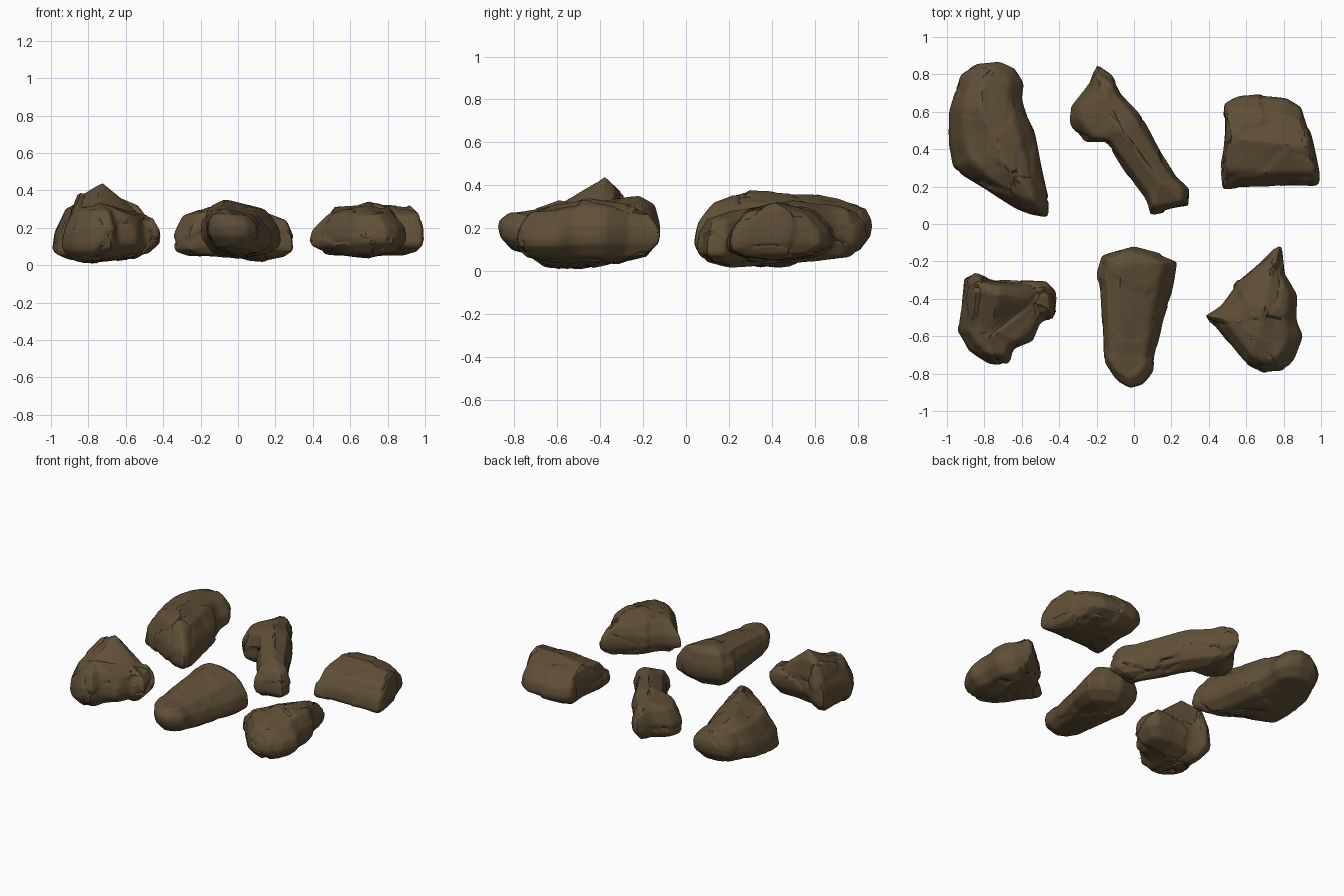
import bpy, bmesh, math
from mathutils import Vector, noise

if "Cube" in bpy.data.objects:
    bpy.data.objects.remove(bpy.data.objects["Cube"])

stone = bpy.data.materials.new("brown stone")
stone.diffuse_color = (0.117, 0.079, 0.038, 1)
stone.use_nodes = True
stone.node_tree.nodes["Principled BSDF"].inputs["Base Color"].default_value = stone.diffuse_color
N, LEVELS = 120, 40


def resample(pts, n):
    """Evenly spaced points along a closed outline."""
    pts = [Vector(p) for p in pts]
    seg = [(a, b, (b - a).length) for a, b in zip(pts, pts[1:] + pts[:1])]
    step, out = sum(s[2] for s in seg) / n, []
    i, acc = 0, 0.0
    for k in range(n):
        while i < len(seg) - 1 and acc + seg[i][2] < k * step:
            acc += seg[i][2]
            i += 1
        out.append(seg[i][0].lerp(seg[i][1], (k * step - acc) / seg[i][2]))
    return out


def nearest(p, line):
    """Closest point (seen from above) on a crest or keel line."""
    best = None
    for a, b in zip(line, line[1:]):
        a, b = Vector(a), Vector(b)
        d = (b - a).xy
        t = max(0, min(1, (p - a).xy.dot(d) / d.length_squared))
        q = a.lerp(b, t)
        dist = (q - p).xy.length
        if best is None or dist < best[0]:
            best = (dist, q)
    return best[1]


def profile(t, box):
    """Chamfered side profile: (share of outline kept, share of height reached)."""
    knots = [0, 0.2, 0.55, 1]
    t = abs(t)
    for lo, hi in zip(knots, knots[1:]):
        if t <= hi:
            f = (t - lo) / (hi - lo)
            pair = [(max(0, math.cos(k * math.pi / 2)) ** box, math.sin(k * math.pi / 2))
                    for k in (lo, hi)]
            return [a + (b - a) * f for a, b in zip(*pair)]


def rock(name, outline, crest, keel, box, rough):
    """Slope a 3D outline up to a crest line and down to a keel line, then crack it."""
    ring = resample(outline, N)
    bm = bmesh.new()
    rows = []
    for k in range(LEVELS + 1):
        t = k / LEVELS * 2 - 1
        w, h = profile(t, box if t > 0 else 0.9)
        row = []
        for p in ring:
            q = nearest(p, crest if t > 0 else keel)
            v = q.lerp(p, w)
            v.z = p.z + (q.z - p.z) * h
            row.append(bm.verts.new(v))
        rows.append(row)
    for r0, r1 in zip(rows, rows[1:]):
        for i in range(N):
            j = (i + 1) % N
            bm.faces.new((r0[i], r0[j], r1[j], r1[i]))
    for r in (rows[0][::-1], rows[-1]):
        bm.faces.new(r)
    bmesh.ops.remove_doubles(bm, verts=bm.verts, dist=0.003)
    bmesh.ops.holes_fill(bm, edges=bm.edges, sides=0)
    bmesh.ops.triangulate(bm, faces=[f for f in bm.faces if len(f.verts) > 4])
    for _ in range(2):
        bmesh.ops.smooth_vert(bm, verts=bm.verts, factor=0.5,
                              use_axis_x=True, use_axis_y=True, use_axis_z=True)
    bmesh.ops.recalc_face_normals(bm, faces=bm.faces)
    bm.normal_update()
    # broken plates: every cell sits a little higher or lower, with thin cracks between
    moves = []
    for v in bm.verts:
        s = v.co * 4 + noise.noise_vector(v.co * 6) * 0.25
        dist, cells = noise.voronoi(s)
        off = noise.cell(cells[0] * 7.3) * rough
        off += noise.noise(v.co * 5) * 0.008
        if dist[1] - dist[0] < 0.04 and noise.noise(v.co * 4) > 0:
            off -= rough * 0.6
        moves.append(v.normal * off)
    for v, m in zip(bm.verts, moves):
        v.co += m
        v.co.z = max(v.co.z, 0)
    me = bpy.data.meshes.new(name)
    bm.to_mesh(me)
    bm.free()
    me.materials.append(stone)
    ob = bpy.data.objects.new(name, me)
    bpy.context.collection.objects.link(ob)
    bpy.ops.object.select_all(action='DESELECT')
    ob.select_set(True)
    bpy.context.view_layer.objects.active = ob
    bpy.ops.object.shade_smooth_by_angle(angle=math.radians(35))


# long ridged slab, back left
rock("back_left_rock",
     [(-.93, .80, .19), (-.84, .86, .21), (-.72, .87, .21), (-.63, .83, .18), (-.58, .75, .16),
      (-.59, .67, .14), (-.54, .5, .13), (-.5, .32, .13), (-.45, .08, .13), (-.46, .03, .13),
      (-.56, .05, .14), (-.72, .14, .13), (-.85, .22, .10), (-.97, .30, .07), (-1, .42, .08),
      (-.99, .6, .11)],
     [(-.80, .79, .32), (-.82, .62, .36), (-.67, .28, .38)],
     [(-.78, .68, .06), (-.75, .35, .01)], 1.1, 0.008)

# narrow diagonal slab, back middle
rock("back_middle_rock",
     [(-.20, .85, .17), (-.12, .79, .17), (-.08, .70, .17), (.02, .60, .17), (.12, .42, .15),
      (.22, .25, .12), (.30, .18, .09), (.30, .09, .09), (.09, .05, .12), (.06, .14, .14),
      (-.05, .29, .15), (-.15, .44, .14), (-.26, .44, .1), (-.34, .54, .09), (-.33, .62, .1),
      (-.24, .74, .14)],
     [(-.15, .66, .31), (-.06, .5, .33), (.14, .22, .28)],
     [(-.12, .6, .04), (.14, .2, .02)], 0.7, 0.008)

# wedge with ridge top, back right
rock("back_right_rock",
     [(.49, .64, .15), (.56, .68, .15), (.68, .69, .14), (.82, .68, .13), (.90, .63, .14),
      (.95, .47, .17), (.99, .26, .15), (.98, .21, .12), (.85, .21, .12), (.70, .20, .12),
      (.48, .19, .12), (.47, .30, .15), (.48, .48, .18)],
     [(.52, .46, .32), (.75, .43, .33), (.92, .41, .32)],
     [(.58, .45, .05), (.88, .42, .06)], 0.95, 0.007)

# lumpy peaked block, front left
rock("front_left_rock",
     [(-.91, -.29, .12), (-.85, -.26, .14), (-.77, -.29, .2), (-.62, -.31, .2), (-.47, -.31, .18),
      (-.42, -.36, .17), (-.41, -.49, .16), (-.50, -.53, .14), (-.54, -.63, .14), (-.64, -.67, .14),
      (-.67, -.75, .13), (-.77, -.74, .12), (-.88, -.67, .11), (-.94, -.57, .12), (-.92, -.45, .15)],
     [(-.53, -.42, .29), (-.72, -.38, .45), (-.75, -.58, .34)],
     [(-.62, -.45, .04), (-.78, -.5, 0.0)], 0.8, 0.012)

# smooth tapering slab tilted down to the right, front middle
rock("front_middle_rock",
     [(0, -.12, .17), (.12, -.15, .15), (.24, -.20, .13), (.20, -.38, .13), (.15, -.52, .13),
      (.11, -.70, .16), (.10, -.79, .18), (.05, -.85, .2), (-.02, -.87, .21), (-.10, -.83, .2),
      (-.16, -.74, .2), (-.17, -.55, .2), (-.18, -.35, .2), (-.20, -.27, .2), (-.17, -.17, .2)],
     [(-.06, -.70, .29), (-.08, -.45, .33), (-.07, -.22, .35)],
     [(-.02, -.66, .06), (.0, -.32, .03)], 0.8, 0.004)

# pointed block, front right
rock("front_right_rock",
     [(.37, -.49, .13), (.46, -.43, .14), (.56, -.30, .15), (.65, -.22, .16), (.75, -.12, .17),
      (.79, -.12, .17), (.80, -.27, .17), (.87, -.38, .17), (.87, -.52, .16), (.90, -.60, .15),
      (.86, -.72, .15), (.80, -.79, .15), (.70, -.80, .15), (.60, -.75, .15), (.52, -.65, .14),
      (.44, -.55, .13)],
     [(.67, -.60, .32), (.70, -.45, .34), (.73, -.28, .31)],
     [(.70, -.62, .04), (.70, -.35, .04)], 1.0, 0.008)
